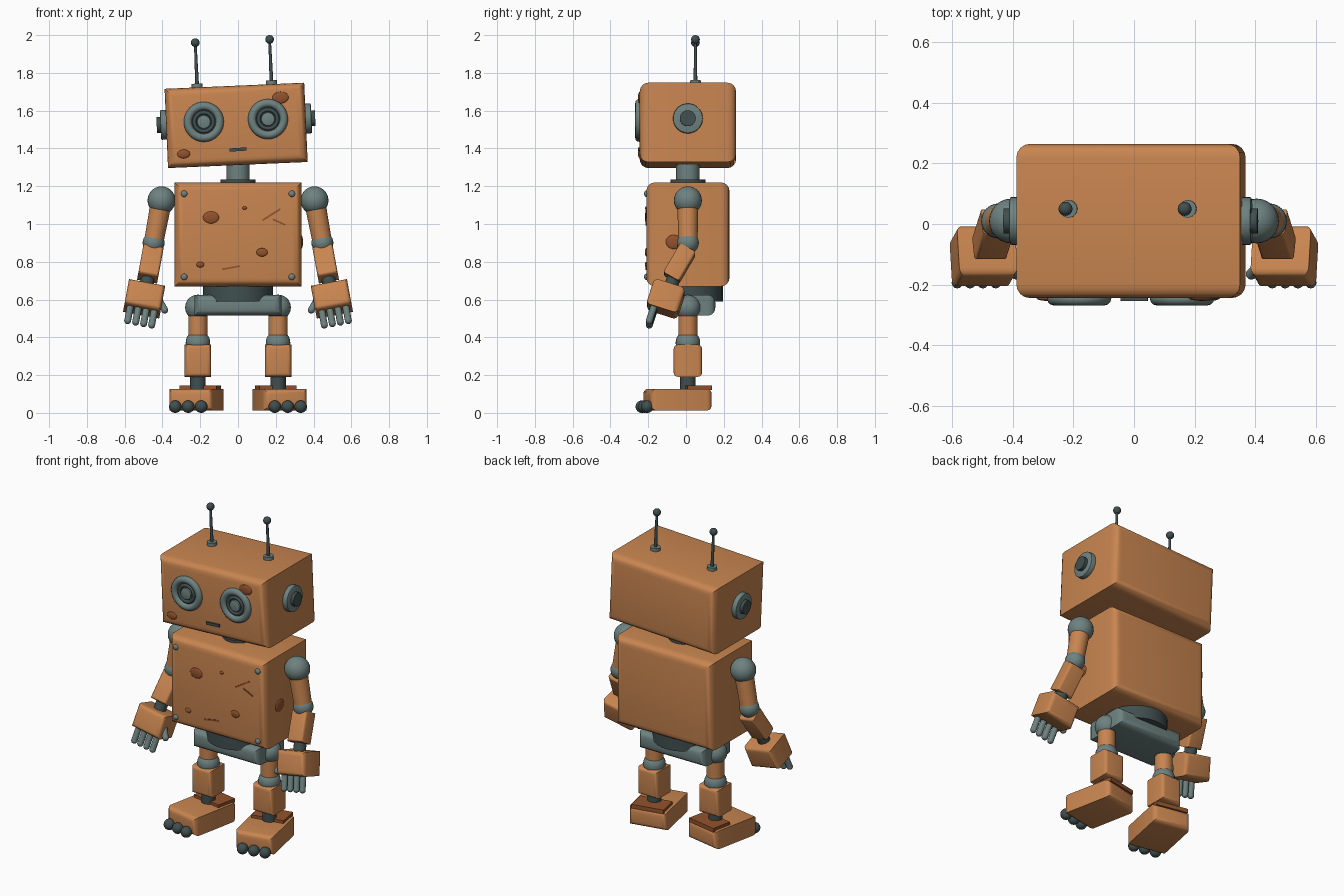
import bpy, bmesh, math
from mathutils import Matrix, Vector

if "Cube" in bpy.data.objects:
    bpy.data.objects.remove(bpy.data.objects["Cube"])

rad = math.radians
T = lambda x, y, z: Matrix.Translation((x, y, z))
R = lambda a, axis: Matrix.Rotation(rad(a), 4, axis)


def material(name, rgb):
    m = bpy.data.materials.new(name)
    m.diffuse_color = (*rgb, 1)
    m.use_nodes = True
    m.node_tree.nodes["Principled BSDF"].inputs["Base Color"].default_value = m.diffuse_color
    return m


ORANGE = material("orange_paint", (0.58, 0.235, 0.08))
GREY = material("grey_metal", (0.156, 0.225, 0.216))
DARK = material("dark_metal", (0.053, 0.078, 0.078))
RUST = material("rust", (0.29, 0.085, 0.025))


def finish(name, bm, mat, m):
    bm.transform(m)
    bmesh.ops.recalc_face_normals(bm, faces=bm.faces)
    me = bpy.data.meshes.new(name)
    bm.to_mesh(me)
    bm.free()
    me.materials.append(mat)
    ob = bpy.data.objects.new(name, me)
    bpy.context.collection.objects.link(ob)
    return ob


def box(name, mat, m, size, bevel=0.0):
    """Box whose front and back outlines are rounded; edges along y stay sharp."""
    bm = bmesh.new()
    bmesh.ops.create_cube(bm, size=1)
    bmesh.ops.scale(bm, vec=size, verts=bm.verts)
    if bevel:
        edges = [e for e in bm.edges
                 if abs(e.verts[0].co.y - e.verts[1].co.y) < 1e-4]
        bmesh.ops.bevel(bm, geom=edges, offset=bevel, segments=4,
                        profile=0.5, affect='EDGES')
    return finish(name, bm, mat, m)


def ball(name, mat, m, r):
    bm = bmesh.new()
    bmesh.ops.create_uvsphere(bm, u_segments=24, v_segments=14, radius=1)
    size = r if isinstance(r, tuple) else (r, r, r)
    bmesh.ops.scale(bm, vec=size, verts=bm.verts)
    return finish(name, bm, mat, m)


def rod(name, mat, a, b, r1, r2=None, m=Matrix(), bevel=0.0):
    """Cylinder or cone from point a to point b."""
    a, b = Vector(a), Vector(b)
    bm = bmesh.new()
    bmesh.ops.create_cone(bm, cap_ends=True, segments=28, radius1=r1,
                          radius2=r1 if r2 is None else r2, depth=(b - a).length)
    if bevel:
        edges = [e for e in bm.edges if any(len(f.verts) > 4 for f in e.link_faces)]
        bmesh.ops.bevel(bm, geom=edges, offset=bevel, segments=2,
                        profile=0.5, affect='EDGES')
    turn = (b - a).to_track_quat('Z', 'Y').to_matrix().to_4x4()
    return finish(name, bm, mat, m @ Matrix.Translation((a + b) / 2) @ turn)


def ring(name, mat, m, major, minor):
    """Torus facing -y."""
    bm = bmesh.new()
    circle = bmesh.ops.create_circle(bm, segments=12, radius=minor,
                                     matrix=T(major, 0, 0))
    bmesh.ops.spin(bm, geom=circle["verts"] + bm.edges[:], cent=(0, 0, 0),
                   axis=(0, 1, 0), angle=math.tau, steps=36, use_merge=False)
    # the circle lies in xy, so spinning about y gives a full ring
    bmesh.ops.remove_doubles(bm, verts=bm.verts, dist=1e-4)
    return finish(name, bm, mat, m)


# Head, tilted a little
HEAD = T(-0.01, 0.01, 1.522) @ R(-2.5, 'Y')
box("head", ORANGE, HEAD, (0.74, 0.51, 0.42), 0.045)
for s, side in ((-1, "left"), (1, "right")):
    ex, ez = 0.17 * s, 0.026
    rod(side + "_eye_socket", DARK, (ex, -0.24, ez), (ex, -0.262, ez), 0.085, m=HEAD)
    ring(side + "_eye_rim", GREY, HEAD @ T(ex, -0.257, ez), 0.084, 0.022)
    ring(side + "_eye_inner_ring", DARK, HEAD @ T(ex, -0.262, ez), 0.05, 0.010)
    rod(side + "_eye_pupil", GREY, (ex, -0.24, ez), (ex, -0.273, ez), 0.036, m=HEAD,
        bevel=0.006)
    # Ears
    rod(side + "_ear", GREY, (0.35 * s, 0, 0.02), (0.40 * s, 0, 0.02), 0.079, m=HEAD,
        bevel=0.006)
    rod(side + "_ear_cap", DARK, (0.39 * s, 0, 0.02), (0.42 * s, 0, 0.02), 0.042, m=HEAD)
    # Antennas
    ax = 0.197 * s
    rod(side + "_antenna_base", GREY, (ax, 0.04, 0.2), (ax, 0.04, 0.23), 0.029, m=HEAD)
    rod(side + "_antenna", DARK, (ax, 0.04, 0.22), (ax, 0.04, 0.44), 0.010, 0.007, m=HEAD)
    ball(side + "_antenna_tip", DARK, HEAD @ T(ax, 0.04, 0.447), 0.023)
box("mouth", DARK, HEAD @ T(0.005, -0.256, -0.128) @ R(-1, 'Y'), (0.09, 0.016, 0.017))
ball("head_rust_1", RUST, HEAD @ T(0.241, -0.255, 0.137), (0.043, 0.009, 0.031))
ball("head_rust_2", RUST, HEAD @ T(-0.284, -0.255, -0.139), (0.034, 0.009, 0.023))

# Neck and torso
rod("neck", GREY, (0, 0.01, 1.2), (0, 0.01, 1.36), 0.062)
rod("neck_collar", DARK, (0, 0.01, 1.2), (0, 0.01, 1.236), 0.093)
box("torso", ORANGE, T(0, 0.01, 0.945), (0.67, 0.44, 0.55), 0.045)
for x in (-0.285, 0.285):
    for z in (0.72, 1.16):
        ball("torso_bolt", GREY, T(x, -0.21, z), (0.017, 0.012, 0.017))
for x, z, rx, rz in ((-0.143, 1.035, 0.042, 0.032), (0.035, 1.085, 0.012, 0.009),
                     (0.127, 0.85, 0.03, 0.022), (-0.2, 0.785, 0.02, 0.015)):
    ball("torso_rust", RUST, T(x, -0.21, z), (rx, 0.008, rz))
ball("torso_side_rust", RUST, T(0.335, -0.065, 0.905), (0.009, 0.042, 0.037))
for x1, z1, x2, z2 in ((0.13, 1.02, 0.225, 1.08), (0.185, 1.025, 0.25, 0.995),
                       (-0.085, 0.76, 0.01, 0.777)):
    a = math.degrees(math.atan2(z2 - z1, x2 - x1))
    box("scratch", RUST, T((x1 + x2) / 2, -0.21, (z1 + z2) / 2) @ R(-a, 'Y'),
        (math.hypot(x2 - x1, z2 - z1), 0.008, 0.009))

# Waist and pelvis
rod("waist", DARK, (0, 0.01, 0.59), (0, 0.01, 0.69), 0.185)
box("pelvis", GREY, T(0, 0.01, 0.57), (0.46, 0.29, 0.11), 0.04)

for s, side in ((-1, "left"), (1, "right")):
    # Leg
    lx = 0.212 * s
    ball(side + "_hip", GREY, T(lx, 0.01, 0.558), 0.068)
    rod(side + "_thigh", ORANGE, (lx, 0.01, 0.55), (lx, 0.01, 0.4), 0.051)
    ball(side + "_knee", GREY, T(lx, 0.01, 0.372), 0.065)
    box(side + "_shin", ORANGE, T(lx, 0.01, 0.276), (0.14, 0.15, 0.17), 0.022)
    rod(side + "_ankle", DARK, (lx, 0.01, 0.22), (lx, 0.01, 0.12), 0.041)
    # Foot, turned outward
    FOOT = T(0.22 * s, -0.045, 0.07) @ R(11.5 * s, 'Z')
    box(side + "_foot", ORANGE, FOOT, (0.235, 0.33, 0.115), 0.03)
    box(side + "_ankle_plate", RUST, FOOT @ T(0, 0.1, 0.063), (0.2, 0.13, 0.025))
    for i in (-1, 0, 1):
        ball(side + "_toe", DARK, FOOT @ T(0.07 * i + 0.008 * s, -0.18, -0.037), 0.033)
    # Arm
    swing = R(-10.5 * s, 'Y')
    shoulder, elbow = Vector((0.405 * s, 0.01, 1.125)), Vector((0.447 * s, 0.01, 0.9))
    ball(side + "_shoulder", GREY, Matrix.Translation(shoulder), 0.074)
    rod(side + "_upper_arm", ORANGE, shoulder, elbow, 0.056, 0.051)
    ball(side + "_elbow", GREY, Matrix.Translation(elbow), 0.058)
    fore = Vector((0.464 * s, -0.034, 0.79))
    box(side + "_forearm", ORANGE, Matrix.Translation(fore) @ swing @ R(-30, 'X'),
        (0.108, 0.098, 0.18), 0.015)
    # Hand with four fingers and a thumb
    hand = Vector((0.497 * s, -0.107, 0.604))
    rod(side + "_wrist", DARK, fore, hand, 0.036)
    HAND = Matrix.Translation(hand) @ swing @ R(-18, 'X')
    box(side + "_hand", ORANGE, HAND, (0.195, 0.175, 0.142), 0.025)
    for i in range(4):
        fx = (i - 1.5) * 0.043
        rod(side + "_finger", GREY, (fx, -0.043, -0.05), (fx, -0.043, -0.15), 0.018, m=HAND)
        ball(side + "_fingertip", GREY, HAND @ T(fx, -0.043, -0.15), 0.0185)
    tip = (0.388 * s, -0.165, 0.545)
    rod(side + "_thumb", GREY, (0.425 * s, -0.13, 0.61), tip, 0.018)
    ball(side + "_thumb_tip", GREY, T(*tip), 0.0185)

# Smooth round parts, keep hard edges
bpy.ops.object.select_all(action='SELECT')
bpy.context.view_layer.objects.active = bpy.data.objects["head"]
bpy.ops.object.shade_smooth_by_angle(angle=rad(35))
